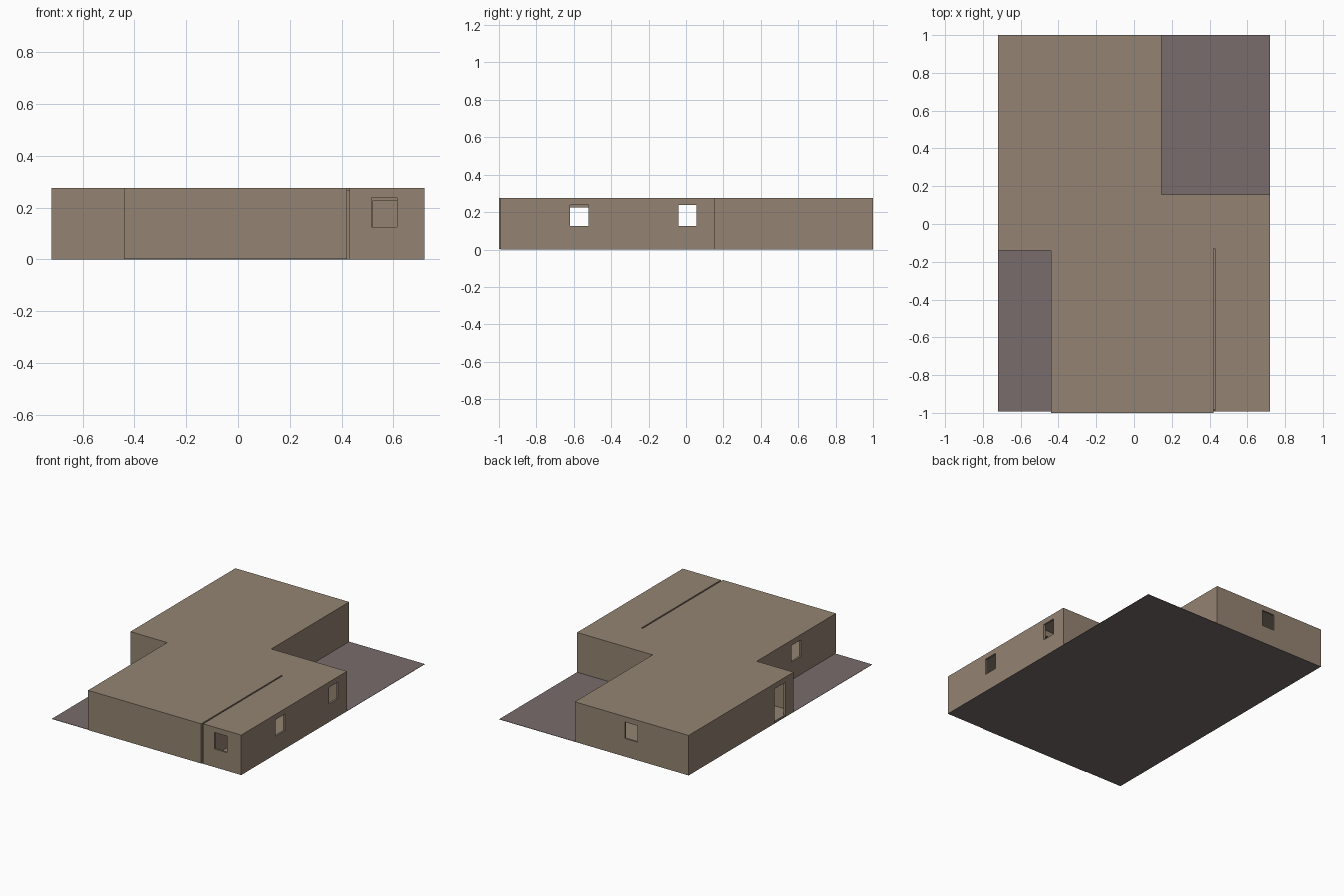
import bpy, bmesh
from mathutils import Matrix, Vector

if "Cube" in bpy.data.objects:
    bpy.data.objects.remove(bpy.data.objects["Cube"])

T = 0.013          # wall thickness
TOP = 0.266        # wall top, under the roof
ROOF = 0.275


def material(name, rgb):
    m = bpy.data.materials.new(name)
    m.diffuse_color = (*rgb, 1)
    m.use_nodes = True
    m.node_tree.nodes["Principled BSDF"].inputs["Base Color"].default_value = m.diffuse_color
    return m


brown = material("warm_plaster", (0.296, 0.231, 0.168))
mauve = material("mauve_ground", (0.188, 0.150, 0.147))


def finish(name, bm, mat):
    mesh = bpy.data.meshes.new(name)
    bmesh.ops.recalc_face_normals(bm, faces=bm.faces[:])
    bm.to_mesh(mesh)
    bm.free()
    mesh.materials.append(mat)
    ob = bpy.data.objects.new(name, mesh)
    bpy.context.collection.objects.link(ob)
    return ob


def add_box(bm, lo, hi):
    lo, hi = Vector(lo), Vector(hi)
    mat = Matrix.Translation((lo + hi) / 2) @ Matrix.Diagonal((*(hi - lo), 1))
    bmesh.ops.create_cube(bm, size=1, matrix=mat)


def wall(name, axis, pos, a, b, openings=(), z0=0.002):
    """Wall along an axis from a to b, occupying pos..pos+T on the other axis.
    Each opening is (start, end, sill, head)."""
    bm = bmesh.new()

    def piece(s, e, low, high):
        if axis == "x":
            add_box(bm, (s, pos, low), (e, pos + T, high))
        else:
            add_box(bm, (pos, s, low), (pos + T, e, high))

    cursor = a
    for s, e, sill, head in sorted(openings):
        piece(cursor, s, z0, TOP)
        if sill > z0 + 0.02:
            piece(s, e, z0, sill)
        piece(s, e, head, TOP)
        cursor = e
    piece(cursor, b, z0, TOP)
    return finish(name, bm, brown)


def slab(name, outline, z0, z1, mat):
    bm = bmesh.new()
    face = bm.faces.new([bm.verts.new((x, y, z0)) for x, y in outline])
    ext = bmesh.ops.extrude_face_region(bm, geom=[face])
    verts = [v for v in ext["geom"] if isinstance(v, bmesh.types.BMVert)]
    bmesh.ops.translate(bm, verts=verts, vec=(0, 0, z1 - z0))
    return finish(name, bm, mat)


def rect(x0, y0, x1, y1):
    return [(x0, y0), (x1, y0), (x1, y1), (x0, y1)]


SILL, HEAD, DOOR = 0.125, 0.238, 0.226

# Ground plate under the whole lot
slab("ground_plate", rect(-0.72, -0.993, 0.72, 1.0), 0, 0.002, mauve)

# Room floors, kept just inside the walls
slab("back_room_floor", rect(-0.715, 0.145, 0.135, 0.99), 0.002, 0.012, brown)
slab("corridor_floor", rect(-0.715, -0.135, 0.715, 0.145), 0.002, 0.012, brown)
slab("front_room_floor", rect(-0.435, -0.99, 0.425, -0.135), 0.002, 0.012, brown)
slab("side_room_floor", rect(0.425, -0.985, 0.715, -0.135), 0.002, 0.012, brown)

# Outer walls
wall("back_wall", "x", 1.0 - T, -0.72, 0.145, [(-0.33, -0.235, SILL, HEAD)])
wall("back_room_right_wall", "y", 0.145 - T, 0.14, 1.0)
wall("left_wall", "y", -0.72, -0.14, 1.0, [(-0.05, 0.065, 0, HEAD)])
wall("left_notch_wall", "x", -0.14, -0.72, -0.44)
wall("front_room_left_wall", "y", -0.44, -1.0, -0.14,
     [(-0.62, -0.52, SILL, HEAD)])
wall("front_room_front_wall", "x", -1.0, -0.44, 0.42)
wall("side_room_front_wall", "x", -0.993, 0.43, 0.72,
     [(0.515, 0.613, SILL, HEAD)])
wall("right_wall", "y", 0.72 - T, -0.993, 0.155,
     [(-0.62, -0.52, SILL, HEAD), (-0.04, 0.055, SILL, HEAD)])
wall("right_notch_wall", "x", 0.155 - T, 0.145 - T, 0.72)

# Partitions with doorways
wall("side_room_partition", "y", 0.419, -0.985, -0.13,
     [(-0.625, -0.515, 0, DOOR)])
wall("front_corridor_partition", "x", -0.14, -0.44, 0.42)
wall("side_corridor_partition", "x", -0.14, 0.42, 0.71,
     [(0.52, 0.63, 0, DOOR)])
wall("back_corridor_partition", "x", 0.155 - T, -0.71, 0.14,
     [(-0.61, -0.5, 0, DOOR)])

# Flat roof with a narrow seam between front room and side room
slab("roof", [(-0.72, 1.0), (-0.72, -0.14), (-0.44, -0.14), (-0.44, -1.0),
              (0.42, -1.0), (0.42, -0.13), (0.43, -0.13), (0.43, -0.993),
              (0.72, -0.993), (0.72, 0.155), (0.145, 0.155), (0.145, 1.0)],
     TOP, ROOF, brown)
